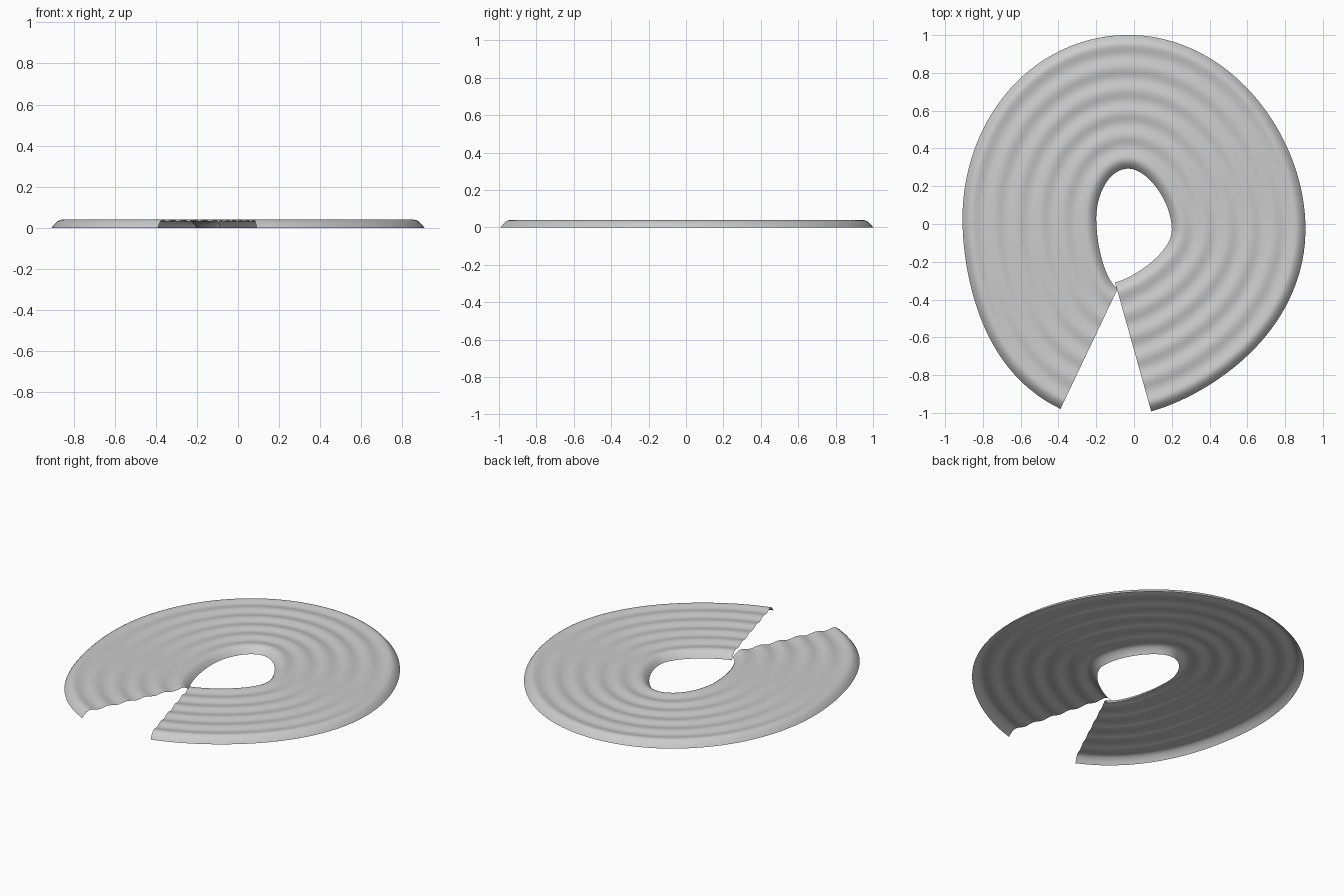
import bpy, bmesh, math
from mathutils import Vector

cube = bpy.data.objects.get("Cube")
if cube:
    bpy.data.objects.remove(cube, do_unlink=True)

WIDTH, HEIGHT, LIP, PITCH, WAVE = 0.708, 0.04, 0.055, 0.121, 0.0045
STEPS, RIPPLE_STEPS = 40, 72

# Inner rim path: cubic segments, counterclockwise from the front opening
path = [Vector(p) for p in (
    (-0.10, -0.31), (0.007, -0.28), (0.20, -0.15),
    (0.20, -0.03), (0.20, 0.12), (0.07, 0.293),
    (-0.03, 0.293), (-0.13, 0.293), (-0.20, 0.16),
    (-0.20, 0.03), (-0.20, -0.12), (-0.148, -0.31),
    (-0.085, -0.34))]


def bezier(a, b, c, d, t):
    """Point and outward normal on a cubic segment."""
    u = 1 - t
    point = a*u**3 + b*3*u*u*t + c*3*u*t*t + d*t**3
    tangent = ((b - a)*u*u + (c - b)*2*u*t + (d - c)*t*t).normalized()
    return point, Vector((tangent.y, -tangent.x))


def profile_height(s):
    """Rippled sheet with both edges rolled down to the ground."""
    edge = min(s, WIDTH - s)
    ripple = HEIGHT - WAVE + WAVE*math.cos(2*math.pi*(s - LIP)/PITCH)
    if edge >= LIP:
        return ripple
    return HEIGHT*(1 - (1 - edge/LIP)**2)


# Sweep the ripple profile along the rim
bm = bmesh.new()
rows = []
for k in range(0, len(path) - 1, 3):
    for i in range(STEPS + (k == len(path) - 4)):
        point, normal = bezier(*path[k:k + 4], i/STEPS)
        row = []
        for j in range(RIPPLE_STEPS + 1):
            s = WIDTH*j/RIPPLE_STEPS
            xy = point + normal*s
            row.append(bm.verts.new((xy.x, xy.y, profile_height(s))))
        rows.append(row)
for a, b in zip(rows, rows[1:]):
    for j in range(RIPPLE_STEPS):
        bm.faces.new((a[j], a[j + 1], b[j + 1], b[j]))

mesh = bpy.data.meshes.new("rippled_sheet")
bm.to_mesh(mesh)
bm.free()
sheet = bpy.data.objects.new("rippled_sheet", mesh)
bpy.context.collection.objects.link(sheet)
for face in mesh.polygons:
    face.use_smooth = True

# Plain grey finish
grey = bpy.data.materials.new("light_grey")
grey.use_nodes = True
colour = (0.6, 0.6, 0.6, 1)
grey.diffuse_color = colour
grey.node_tree.nodes["Principled BSDF"].inputs["Base Color"].default_value = colour
mesh.materials.append(grey)
